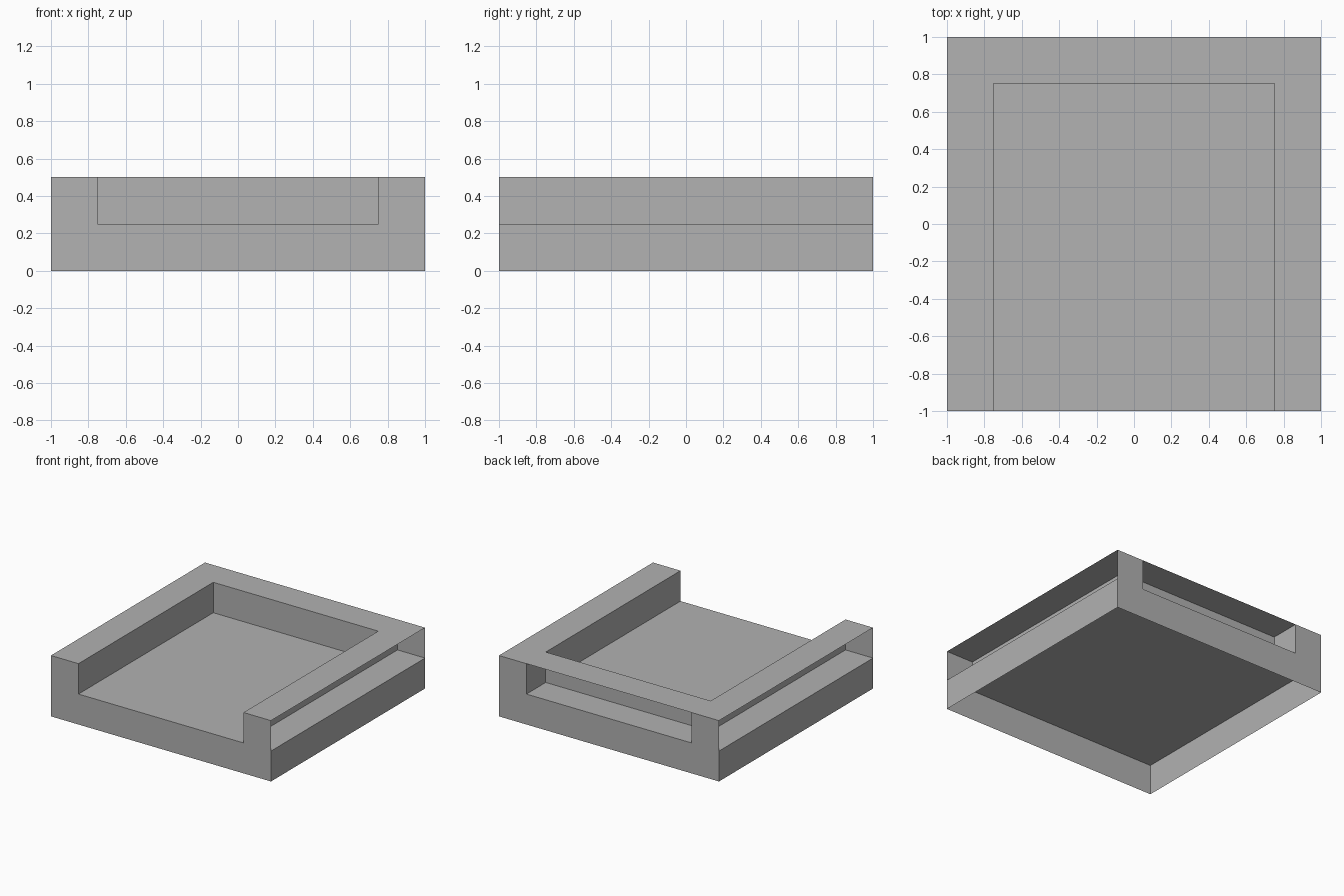
import bpy, bmesh

if "Cube" in bpy.data.objects:
    bpy.data.objects.remove(bpy.data.objects["Cube"])

mat = bpy.data.materials.new("plain grey")
mat.diffuse_color = (0.445, 0.445, 0.445, 1)
mat.use_nodes = True
mat.node_tree.nodes["Principled BSDF"].inputs["Base Color"].default_value = mat.diffuse_color

OUT, IN = 1.0, 0.75          # outer edge and inner edge of the rim
MID, TOP = 0.25, 0.5         # floor height and rim height


def panel(bm, a, b, axis, flip=False):
    """Flat rectangle spanning corners a and b, perpendicular to axis."""
    p, q = [i for i in range(3) if i != axis]
    verts = []
    for u, v in ((a, a), (b, a), (b, b), (a, b)):
        co = list(a)
        co[p], co[q] = u[p], v[q]
        verts.append(bm.verts.new(co))
    face = bm.faces.new(verts)
    face.normal_update()
    if (face.normal[axis] < 0) != flip:
        face.normal_flip()


def finish(bm, name):
    bmesh.ops.remove_doubles(bm, verts=bm.verts, dist=1e-5)
    mesh = bpy.data.meshes.new(name)
    bm.to_mesh(mesh)
    bm.free()
    mesh.materials.append(mat)
    bpy.context.collection.objects.link(bpy.data.objects.new(name, mesh))


# Base: a shell with a floor on top and an open underside
bm = bmesh.new()
panel(bm, (-OUT, -OUT, MID), (OUT, OUT, MID), 2)
for s in (-1, 1):
    panel(bm, (s * OUT, -OUT, 0), (s * OUT, OUT, MID), 0, s < 0)
    panel(bm, (-OUT, s * OUT, 0), (OUT, s * OUT, MID), 1, s < 0)
finish(bm, "base")

# Rim: U-shaped top, inner walls and corner end plates, open on its outer sides
bm = bmesh.new()
for s in (-1, 1):
    panel(bm, (s * IN, -OUT, TOP), (s * OUT, IN, TOP), 2)          # side top
    panel(bm, (s * IN, IN, TOP), (s * OUT, OUT, TOP), 2)           # corner top
    panel(bm, (s * IN, -OUT, MID), (s * IN, IN, TOP), 0, s > 0)    # inner side wall
    panel(bm, (s * IN, IN, MID), (s * IN, OUT, TOP), 0, s > 0)     # wall inside the back slot
    for e in (-1, 1):
        panel(bm, (s * IN, e * OUT, MID), (s * OUT, e * OUT, TOP), 1, e < 0)  # end plate
panel(bm, (-IN, IN, TOP), (IN, OUT, TOP), 2)                       # back top
panel(bm, (-IN, IN, MID), (IN, IN, TOP), 1, True)                  # inner back wall
finish(bm, "rim")
